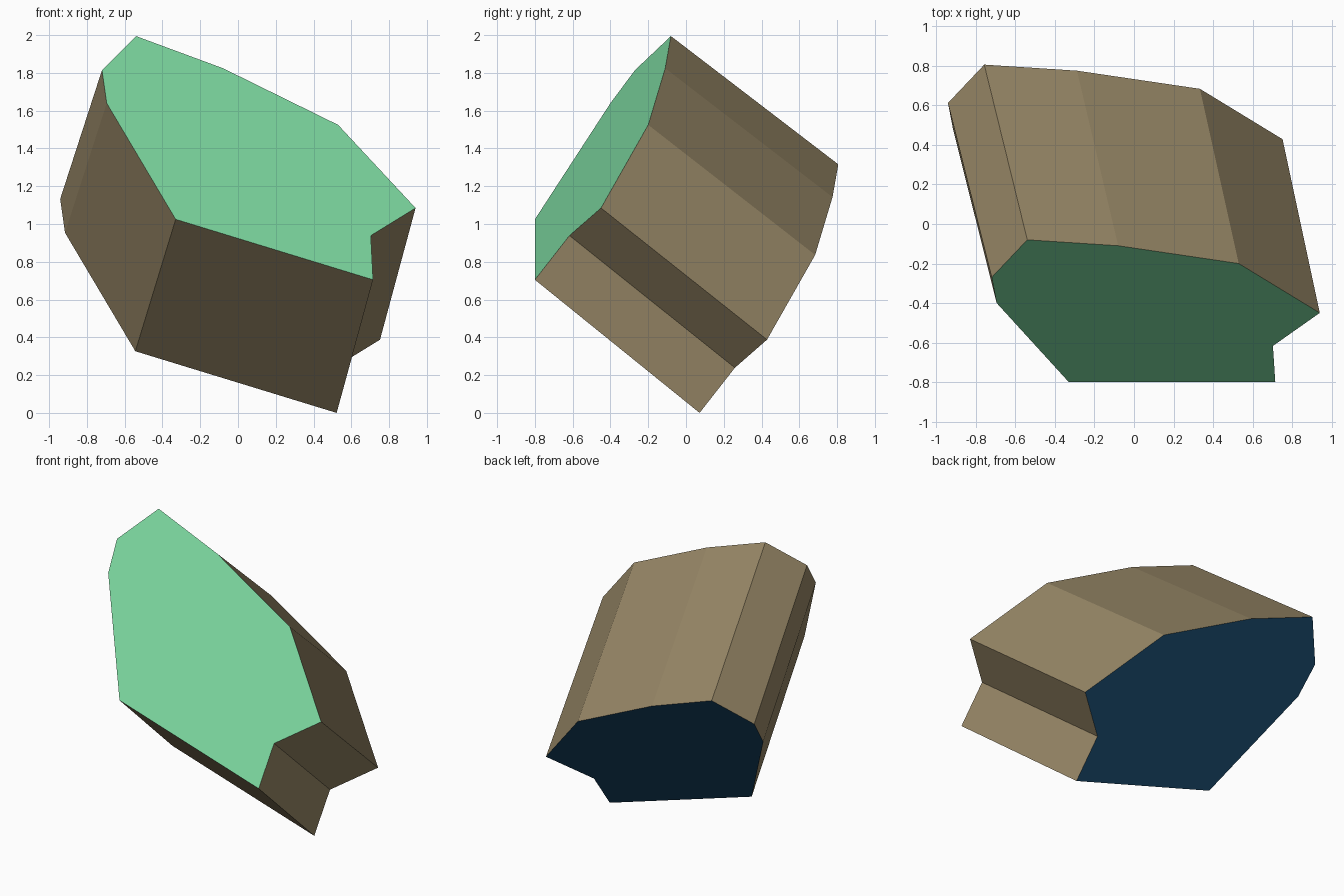
import bpy, bmesh
from mathutils import Vector

if "Cube" in bpy.data.objects:
    bpy.data.objects.remove(bpy.data.objects["Cube"])


def material(name, rgb):
    m = bpy.data.materials.new(name)
    m.diffuse_color = (*rgb, 1.0)
    m.use_nodes = True
    m.node_tree.nodes["Principled BSDF"].inputs["Base Color"].default_value = m.diffuse_color
    return m


# Outline of the tilted green face
outline = [
    (-0.54, -0.08, 2.00), (-0.08, -0.11, 1.83), (0.53, -0.20, 1.53),
    (0.94, -0.45, 1.09), (0.703, -0.617, 0.944), (0.715, -0.80, 0.71),
    (-0.33, -0.80, 1.03), (-0.695, -0.40, 1.645), (-0.72, -0.27, 1.82),
]

# The block runs back and down from that face, widening very slightly
centre = Vector((0.10, -0.40, 1.35))
depth = Vector((-0.205, 0.88, -0.692))
widen = 1.02

bm = bmesh.new()
front = [bm.verts.new(p) for p in outline]
back = [bm.verts.new(centre + (Vector(p) - centre) * widen + depth) for p in outline]
n = len(outline)

# End faces: green in front, navy behind
front_face = bm.faces.new(front)
front_face.material_index = 1
back_face = bm.faces.new(back[::-1])
back_face.material_index = 2

# Brown side walls
for i in range(n):
    j = (i + 1) % n
    bm.faces.new((front[j], front[i], back[i], back[j]))

bmesh.ops.recalc_face_normals(bm, faces=bm.faces)
# Rest the block on the ground
low = min(v.co.z for v in bm.verts)
bmesh.ops.translate(bm, verts=bm.verts, vec=(0, 0, -low))

mesh = bpy.data.meshes.new("tilted_block")
bm.to_mesh(mesh)
bm.free()
for m in (material("brown", (0.32, 0.25, 0.138)),
          material("green", (0.19, 0.65, 0.33)),
          material("navy", (0.012, 0.08, 0.18))):
    mesh.materials.append(m)
block = bpy.data.objects.new("tilted_block", mesh)
bpy.context.collection.objects.link(block)
